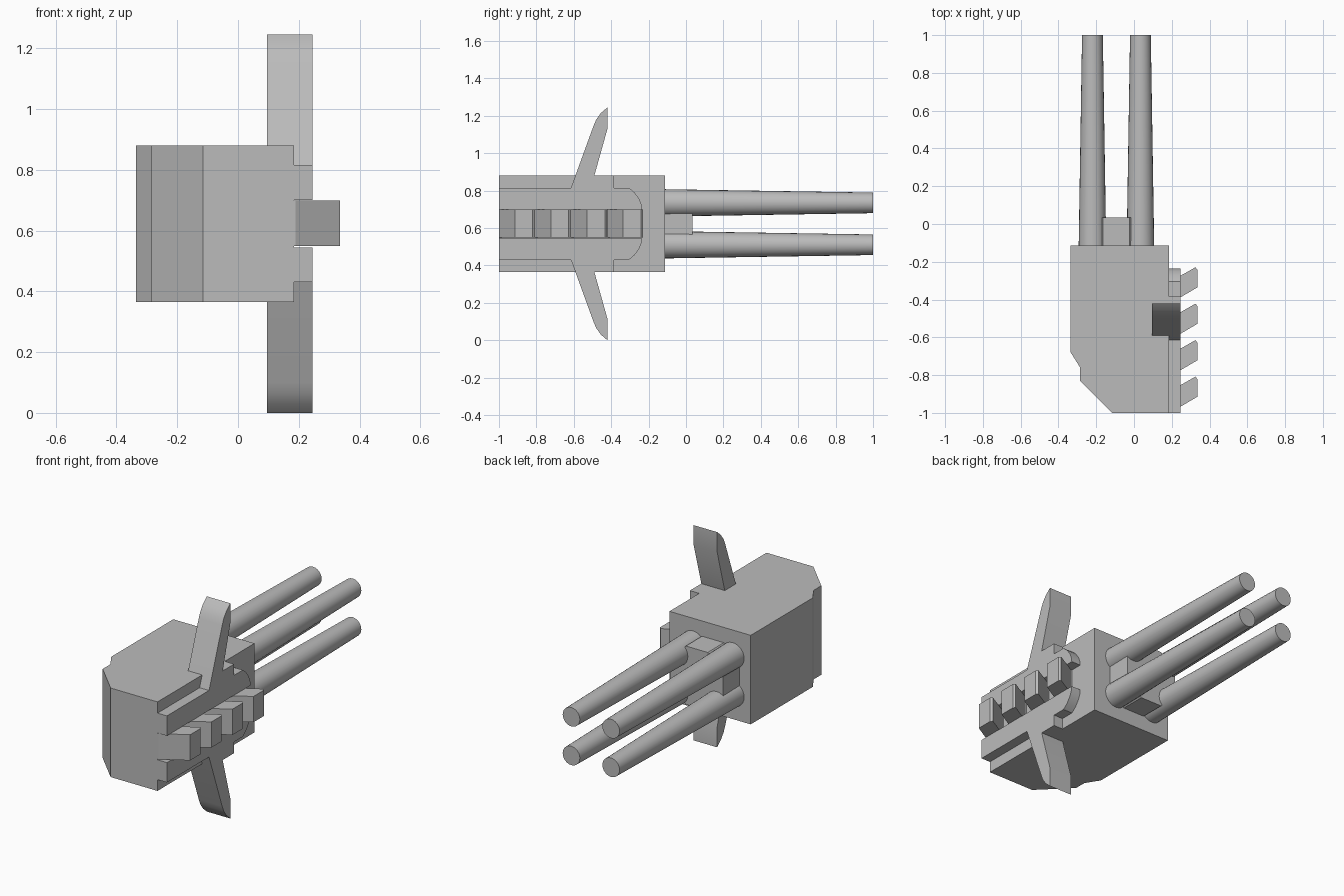
import bpy
import bmesh
import math
from mathutils import Vector

cube = bpy.data.objects.get("Cube")
if cube:
    bpy.data.objects.remove(cube, do_unlink=True)

MID_Z = 0.6225   # height of the horizontal mirror plane

grey = bpy.data.materials.new("plain grey")
grey.use_nodes = True
GREY = (0.5, 0.5, 0.5, 1)
grey.diffuse_color = GREY
grey.node_tree.nodes["Principled BSDF"].inputs["Base Color"].default_value = GREY


def prism(name, points, depth, smooth=False):
    """Extrude a 3D outline along the depth vector."""
    bm = bmesh.new()
    face = bm.faces.new([bm.verts.new(p) for p in points])
    result = bmesh.ops.extrude_face_region(bm, geom=[face])
    verts = [g for g in result["geom"] if isinstance(g, bmesh.types.BMVert)]
    bmesh.ops.translate(bm, verts=verts, vec=Vector(depth))
    bmesh.ops.recalc_face_normals(bm, faces=bm.faces)
    return finish(name, bm, smooth)


def finish(name, bm, smooth=False):
    mesh = bpy.data.meshes.new(name)
    bm.to_mesh(mesh)
    bm.free()
    mesh.materials.append(grey)
    obj = bpy.data.objects.new(name, mesh)
    bpy.context.collection.objects.link(obj)
    if smooth:
        bpy.ops.object.select_all(action="DESELECT")
        obj.select_set(True)
        bpy.context.view_layer.objects.active = obj
        bpy.ops.object.shade_smooth_by_angle(angle=math.radians(30))
    return obj


def tube(name, x, z, y0, y1, r0, r1, sides, turn=0, smooth=True):
    """Tapered cylinder lying along y."""
    bm = bmesh.new()
    rings = []
    for y, r in ((y0, r0), (y1, r1)):
        angles = [turn + math.tau * i / sides for i in range(sides)]
        rings.append([bm.verts.new((x + r * math.cos(a), y, z + r * math.sin(a)))
                      for a in angles])
        bm.faces.new(rings[-1])
    for i in range(sides):
        j = (i + 1) % sides
        bm.faces.new((rings[0][i], rings[0][j], rings[1][j], rings[1][i]))
    bmesh.ops.recalc_face_normals(bm, faces=bm.faces)
    return finish(name, bm, smooth)


# Main housing with chamfered front corner
outline = [(-0.335, -0.113), (0.185, -0.113), (0.185, -1), (-0.115, -1),
           (-0.285, -0.83), (-0.285, -0.76), (-0.335, -0.68)]
prism("housing", [(x, y, 0.365) for x, y in outline], (0, 0, 0.515))

# Side rails with swept fins, mirrored above and below the channel
rail = [(-1, 0.7), (-1, 0.815), (-0.615, 0.815), (-0.495, 1.145),
        (-0.48, 1.18), (-0.455, 1.215), (-0.42, 1.245), (-0.42, 1.13),
        (-0.49, 0.88), (-0.385, 0.88), (-0.385, 0.815), (-0.305, 0.815),
        (-0.275, 0.79), (-0.25, 0.755), (-0.238, 0.725), (-0.235, 0.7)]
fin = rail[2:9]
for name, sign in (("upper", 1), ("lower", -1)):
    def place(x, shape):
        return [(x, y, MID_Z + sign * (z - MID_Z)) for y, z in shape]
    prism(name + "_rail", place(0.18, rail), (0.065, 0, 0), True)
    prism(name + "_fin", place(0.095, fin), (0.09, 0, 0), True)

# Row of slanted teeth in the channel
tooth = [(0.18, -1), (0.19, -1), (0.335, -0.915), (0.335, -0.82),
         (0.325, -0.808), (0.19, -0.885), (0.18, -0.885)]
for i in range(4):
    prism("tooth_%d" % (i + 1),
          [(x, y + i * 0.193, 0.549) for x, y in tooth], (0, 0, 0.149))

# Octagonal hub and four tapered barrels
tube("hub", -0.093, MID_Z, -0.12, 0.035, 0.183, 0.183, 8, math.pi / 8, False)
for side, x in (("right", -0.22), ("left", 0.034)):
    for level, z in (("lower", MID_Z - 0.112), ("upper", MID_Z + 0.112)):
        tube("%s_%s_barrel" % (level, side), x, z, -0.12, 1, 0.073, 0.055, 24)
